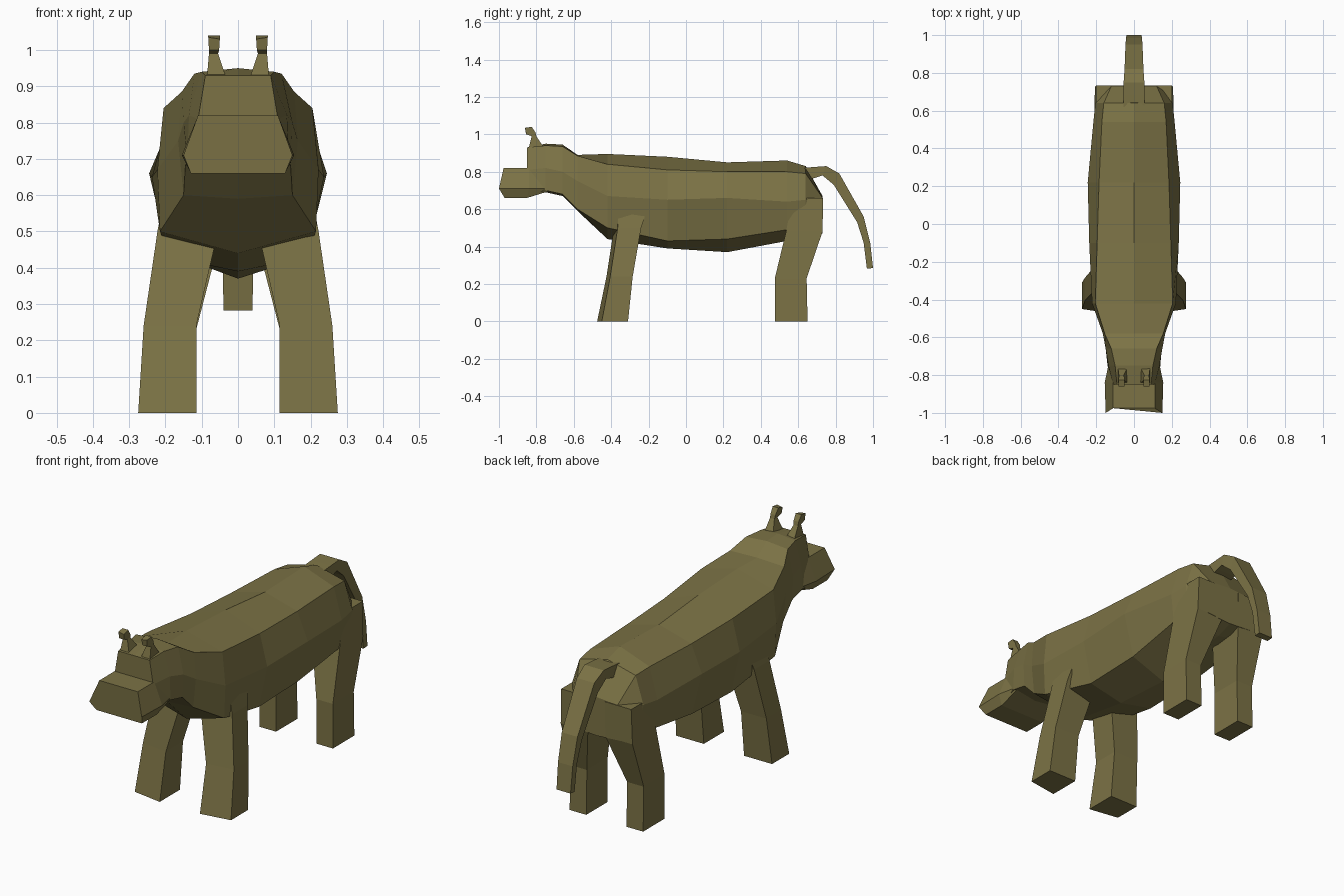
import bpy
import bmesh
from mathutils import Vector

default_cube = bpy.data.objects.get("Cube")
if default_cube:
    bpy.data.objects.remove(default_cube, do_unlink=True)

# One olive hide colour for the whole animal
hide = bpy.data.materials.new("olive_hide")
hide.use_nodes = True
hide_colour = (0.2, 0.17, 0.06, 1)
hide.diffuse_color = hide_colour
hide.node_tree.nodes["Principled BSDF"].inputs["Base Color"].default_value = hide_colour


def loft(name, rings):
    """Skin a closed, flat shaded mesh through equal sized rings of points."""
    bm = bmesh.new()
    loops = [[bm.verts.new(Vector(point)) for point in ring] for ring in rings]
    count = len(loops[0])
    for first, second in zip(loops, loops[1:]):
        for i in range(count):
            j = (i + 1) % count
            bm.faces.new((first[i], first[j], second[j], second[i]))
    bm.faces.new(loops[0])
    bm.faces.new(loops[-1])
    bmesh.ops.recalc_face_normals(bm, faces=bm.faces)
    mesh = bpy.data.meshes.new(name)
    bm.to_mesh(mesh)
    bm.free()
    mesh.materials.append(hide)
    part = bpy.data.objects.new(name, mesh)
    bpy.context.collection.objects.link(part)
    return part


def mirrored_ring(half):
    """Complete a ring from its +x half; centre line points are kept single."""
    other_side = [(-x, y, z) for x, y, z in reversed(half) if x > 0]
    return half + other_side


def box_ring(x_inner, x_outer, y_front, y_back, z, splay=0):
    """Level four sided ring; splay pulls the outer front corner backwards."""
    return [(x_inner, y_front, z), (x_outer, y_front + splay, z),
            (x_outer, y_back, z), (x_inner, y_back, z)]


def build_pair(name, rings):
    """Build a part on the left and its reflection on the right."""
    for side, sign in (("left", 1), ("right", -1)):
        loft(side + "_" + name,
             [[(sign * x, y, z) for x, y, z in ring] for ring in rings])


# Body with neck and skull: y, top z, back edge x z, flank x z, belly edge x z, keel z
body_sections = [
    (-.85, .93, .09, .93, .11, .81, .12, .67, .67),
    (-.75, .95, .10, .94, .135, .82, .14, .70, .69),
    (-.66, .945, .12, .935, .15, .80, .145, .68, .67),
    (-.58, .89, .155, .885, .165, .75, .15, .60, .59),
    (-.42, .895, .205, .84, .222, .67, .215, .50, .44),
    (-.1, .88, .195, .81, .237, .65, .19, .43, .39),
    (.22, .85, .185, .80, .245, .66, .19, .44, .37),
    (.54, .86, .17, .80, .215, .64, .20, .49, .43),
    (.64, .83, .16, .79, .205, .65, .18, .48, .44),
    (.73, .67, .12, .66, .15, .62, .14, .48, .47),
]
body_rings = []
for y, top, back_x, back_z, flank_x, flank_z, belly_x, belly_z, keel in body_sections:
    body_rings.append(mirrored_ring([
        (0, y, top), (back_x, y, back_z), (flank_x, y, flank_z),
        (belly_x, y, belly_z), (0, y, keel)]))
loft("body", body_rings)

# Muzzle: a six sided block with a pointed front
muzzle_rings = []
for y_top, y_mid, y_low, flare in ((-.975, -1, -.97, .15),
                                   (-.84, -.84, -.85, .155),
                                   (-.72, -.72, -.72, .13)):
    muzzle_rings.append(mirrored_ring([
        (.11, y_top, .82), (flare, y_mid, .71), (.13, y_low, .66 if flare > .14 else .7)]))
loft("muzzle", muzzle_rings)

# Front legs, splayed outwards and forwards
build_pair("front_leg", [
    box_ring(.115, .275, -.475, -.31, 0, .025),
    box_ring(.115, .26, -.425, -.285, .24, .02),
    box_ring(.055, .222, -.385, -.24, .5, .02),
    box_ring(.03, .2, -.36, -.2, .62),
])

# Hind legs, with thighs that merge into the rump
build_pair("hind_leg", [
    box_ring(.115, .21, .475, .65, 0),
    box_ring(.115, .21, .475, .645, .23),
    box_ring(.05, .205, .535, .73, .48),
    box_ring(.05, .2, .57, .733, .66),
])

# Tail: half width, then y and z of its upper and lower edges
tail_path = [
    (.055, .62, .82, .62, .75),
    (.055, .68, .825, .7, .77),
    (.055, .75, .83, .73, .78),
    (.05, .82, .79, .79, .73),
    (.045, .95, .56, .915, .53),
    (.042, .985, .42, .95, .42),
    (.04, 1, .285, .967, .282),
]
loft("tail", [
    [(-w, upper_y, upper_z), (w, upper_y, upper_z),
     (w, lower_y, lower_z), (-w, lower_y, lower_z)]
    for w, upper_y, upper_z, lower_y, lower_z in tail_path])

# Small horns with a pinched middle and a forward tip
build_pair("horn", [
    box_ring(.035, .085, -.84, -.76, .93),
    box_ring(.055, .08, -.825, -.8, .99),
    [(.052, -.855, 1.0), (.08, -.855, 1.0), (.08, -.805, 1.01), (.052, -.805, 1.01)],
    [(.05, -.86, 1.03), (.082, -.86, 1.035), (.082, -.825, 1.04), (.05, -.825, 1.04)],
])
